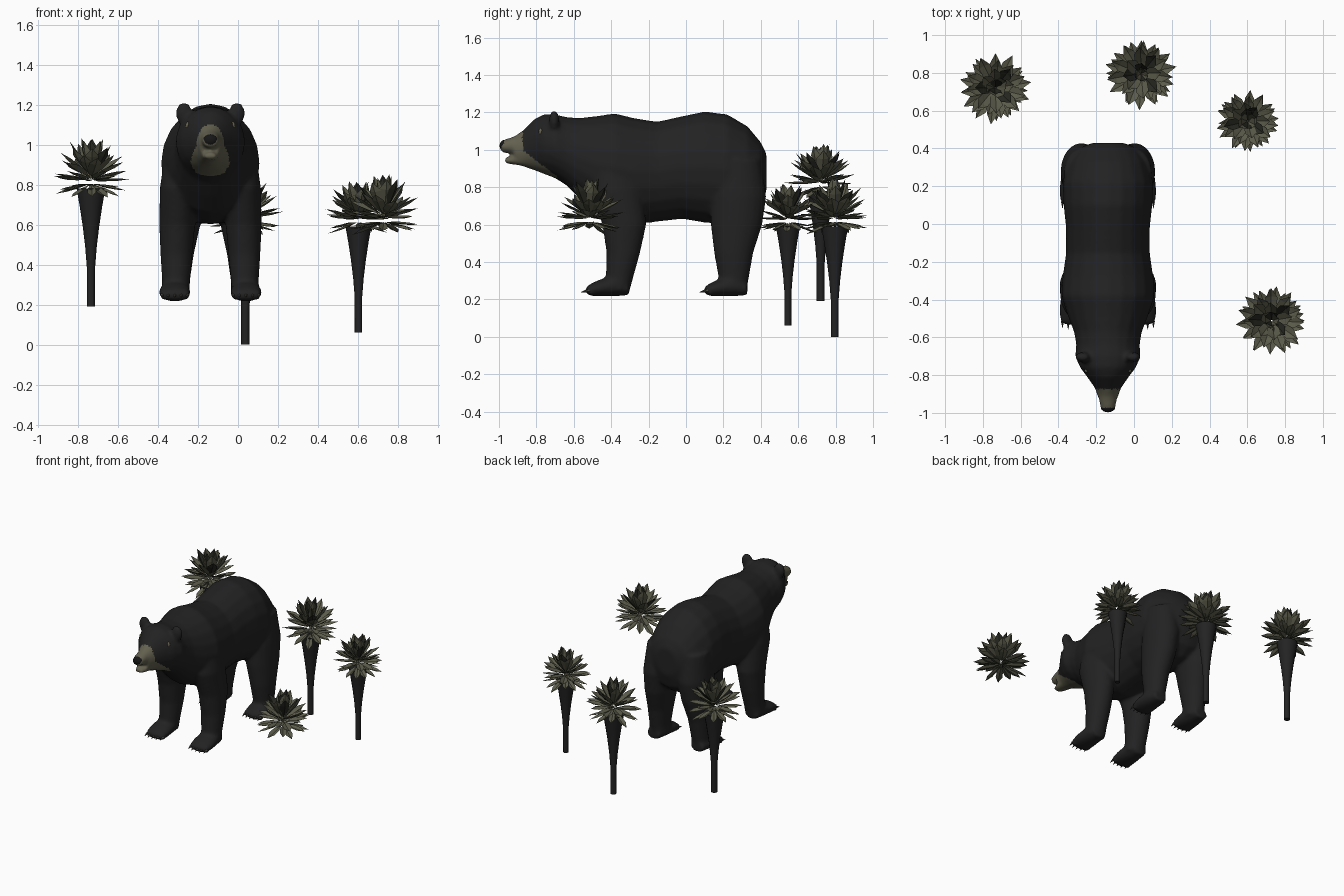
import bpy, bmesh, random
from math import sin, cos, pi, radians
from mathutils import Vector, Matrix

random.seed(4)
if "Cube" in bpy.data.objects:
    bpy.data.objects.remove(bpy.data.objects["Cube"])


def material(name, rgb):
    m = bpy.data.materials.new(name)
    m.use_nodes = True
    m.diffuse_color = (*rgb, 1)
    bsdf = m.node_tree.nodes["Principled BSDF"]
    bsdf.inputs["Base Color"].default_value = (*rgb, 1)
    bsdf.inputs["Roughness"].default_value = 0.9
    return m


FUR = material("black fur", (0.016, 0.016, 0.017))
TAN = material("tan muzzle", (0.125, 0.118, 0.078))
CLAW = material("claw grey", (0.07, 0.065, 0.055))
NOSE = material("nose black", (0.008, 0.008, 0.008))
BARK = material("dark bark", (0.017, 0.017, 0.017))
LEAF = material("olive leaf", (0.105, 0.105, 0.07))
SHADE = material("dark leaf", (0.022, 0.022, 0.017))


def loft(bm, rings, sides=20):
    """Closed tube through rings given as (centre, half axis u, half axis v)."""
    loops = []
    for c, u, v in rings:
        c, u, v = Vector(c), Vector(u), Vector(v)
        loops.append([bm.verts.new(c + u * cos(2 * pi * i / sides) + v * sin(2 * pi * i / sides))
                      for i in range(sides)])
    for a, b in zip(loops, loops[1:]):
        for i in range(sides):
            j = (i + 1) % sides
            bm.faces.new((a[i], a[j], b[j], b[i]))
    bm.faces.new(loops[0][::-1])
    bm.faces.new(loops[-1])


def along_y(bm, rows, x=0, dy=0):
    """Rows of (y, top z, bottom z, half width)."""
    loft(bm, [((x, y + dy, (t + b) / 2), (w, 0, 0), (0, 0, (t - b) / 2)) for y, t, b, w in rows])


def along_z(bm, rows, side=1):
    """Rows of (z, centre y, half depth, centre x, half width)."""
    loft(bm, [((side * x, y, z), (w, 0, 0), (0, d, 0)) for z, y, d, x, w in rows])


def ball(bm, centre, radii, segs=16):
    mat = Matrix.Translation(centre) @ Matrix.Diagonal((*radii, 1))
    bmesh.ops.create_uvsphere(bm, u_segments=segs, v_segments=segs // 2, radius=1, matrix=mat)


def finish(bm, name, mats, loc=(0, 0, 0), smooth=True):
    bmesh.ops.recalc_face_normals(bm, faces=bm.faces)
    mesh = bpy.data.meshes.new(name)
    bm.to_mesh(mesh)
    bm.free()
    for m in mats:
        mesh.materials.append(m)
    for p in mesh.polygons:
        p.use_smooth = smooth
    ob = bpy.data.objects.new(name, mesh)
    ob.location = loc
    bpy.context.collection.objects.link(ob)
    return ob


BEAR = (-0.138, 0, 0)

# Torso, neck and head
bm = bmesh.new()
along_y(bm, [(.43, .98, .78, .08), (.40, 1.04, .68, .165), (.33, 1.125, .62, .21),
             (.22, 1.19, .6, .24), (.1, 1.205, .61, .235), (-.02, 1.18, .63, .222),
             (-.155, 1.15, .615, .222), (-.28, 1.17, .6, .24), (-.38, 1.195, .62, .247),
             (-.48, 1.18, .66, .215), (-.57, 1.17, .74, .18), (-.64, 1.175, .81, .168),
             (-.7, 1.19, .848, .174), (-.76, 1.19, .87, .148), (-.81, 1.165, .89, .11),
             (-.87, 1.105, .91, .068), (-.92, 1.07, .925, .052)])
# Upper snout and lower jaw with the mouth gap between
along_y(bm, [(-.85, 1.1, .98, .05), (-.93, 1.068, .98, .048), (-.99, 1.048, .985, .036)])
along_y(bm, [(-.85, .965, .91, .05), (-.93, .965, .922, .042), (-.97, .96, .927, .03)])

# Ears, legs and paws
hind = [(.95, .27, .13, .13, .1), (.75, .28, .15, .14, .11), (.6, .27, .138, .15, .1),
        (.45, .255, .105, .165, .082), (.32, .255, .082, .17, .068), (.25, .25, .075, .17, .068)]
front = [(.95, -.38, .12, .13, .1), (.78, -.37, .14, .157, .096), (.6, -.33, .118, .166, .09),
         (.45, -.335, .09, .17, .08), (.32, -.355, .074, .172, .07), (.25, -.365, .065, .175, .07)]
paw = [(.328, .29, .222, .05), (.25, .33, .216, .072), (.17, .305, .216, .08),
       (.125, .285, .218, .074), (.105, .265, .228, .055)]
PAW_SHIFT = -.633
TOES = [-.058, -.03, 0, .03, .058]
for s in (1, -1):
    ball(bm, (s * .132, -.705, 1.155), (.042, .028, .058))
    along_z(bm, hind, s)
    along_z(bm, front, s)
    for dy in (0, PAW_SHIFT):
        along_y(bm, paw, s * .178, dy)
        for t in TOES:
            ball(bm, (s * .178 + t, .118 + dy + 3 * t * t, .25), (.016, .026, .028), 10)
bear = finish(bm, "bear_body", [FUR, TAN], BEAR)

# Fuse the body into one soft skin
bpy.context.view_layer.objects.active = bear
bear.select_set(True)
skin = bear.modifiers.new("skin", 'REMESH')
skin.mode = 'VOXEL'
skin.voxel_size = 0.012
skin.use_smooth_shade = True
soft = bear.modifiers.new("soft", 'SMOOTH')
soft.factor = 0.5
soft.iterations = 5
for m in ("skin", "soft"):
    bpy.ops.object.modifier_apply(modifier=m)
# Tan muzzle and lower cheeks
for p in bear.data.polygons:
    p.use_smooth = True
    c = p.center
    edge = -.875 + max(0, 1.0 - c.z) * 1.3
    p.material_index = 1 if c.y < edge and c.y < -.69 and c.z > .8 else 0

# Nose
bm = bmesh.new()
ball(bm, (0, -.972, 1.022), (.037, .025, .03))
finish(bm, "nose", [NOSE], BEAR)

# Eyes
bm = bmesh.new()
for s in (1, -1):
    ball(bm, (s * .113, -.777, 1.095), (.012, .011, .02), 10)
finish(bm, "eyes", [TAN], BEAR)

# Claws, fanned across every paw
bm = bmesh.new()
for s in (1, -1):
    for dy in (0, PAW_SHIFT):
        for t in TOES:
            pos = Vector((s * .178 + t * 1.08, .09 + dy + 3 * t * t, .243))
            mat = Matrix.Translation(pos) @ Matrix.Rotation(radians(105), 4, 'X')
            bmesh.ops.create_cone(bm, segments=6, radius1=.009, radius2=.001, depth=.036, matrix=mat)
finish(bm, "claws", [CLAW], BEAR)


def add_leaf(bm, mat, length, width, index):
    """Pointed leaf along +x, creased along its midrib."""
    at = lambda f, w, z: bm.verts.new(mat @ Vector((f * length, w * width, z * width)))
    mid = [at(f, 0, z) for f, z in ((.08, 0), (.4, -.1), (.72, -.08), (1, .05))]
    for s in (1, -1):
        rim = [at(.4, s * .4, .08), at(.72, s * .45, .08)]
        for f in ((mid[0], mid[1], rim[0]), (mid[1], mid[2], rim[1], rim[0]), (mid[2], mid[3], rim[1])):
            bm.faces.new(f if s < 0 else f[::-1]).material_index = index


# Tiers: leaf count, pitch, length, width, height
TIERS = [(12, -14, .185, .05, -.02), (14, 6, .19, .062, 0), (11, 30, .195, .072, .01),
         (8, 52, .2, .075, .015), (6, 74, .2, .075, .015)]
STEM = [(0, .021), (.2, .021), (.3, .029), (.4, .041), (.5, .056), (.59, .072)]


def plant(name, x, y, base, size, has_stem=True):
    bm = bmesh.new()
    for k, (count, pitch, length, width, z) in enumerate(TIERS):
        for i in range(count):
            turn = 2 * pi * (i + k * .37 + random.uniform(-.2, .2)) / count
            tilt = radians(pitch + random.uniform(-9, 9))
            mat = (Matrix.Translation((0, 0, z)) @ Matrix.Rotation(turn, 4, 'Z')
                   @ Matrix.Rotation(-tilt, 4, 'Y') @ Matrix.Rotation(random.uniform(-.2, .2), 4, 'X'))
            dark = 1 if k >= 3 and i % 3 == 0 else 0
            add_leaf(bm, mat, length * random.uniform(.92, 1.03), width, dark)
    crown = finish(bm, name + "_leaves", [LEAF, SHADE], (x, y, base + .635 * size), smooth=False)
    crown.scale = (size,) * 3
    if has_stem:
        bm = bmesh.new()
        loft(bm, [((0, 0, z), (r, 0, 0), (0, r, 0)) for z, r in STEM], 12)
        stem = finish(bm, name + "_stem", [BARK], (x, y, base))
        stem.scale = (size,) * 3
        bpy.ops.object.select_all(action='DESELECT')
        stem.select_set(True)
        bpy.context.view_layer.objects.active = stem
        bpy.ops.object.shade_smooth_by_angle()


plant("left_rear_plant", .602, .545, .06, .9)
plant("middle_rear_plant", .037, .795, 0, 1)
plant("right_rear_plant", -.735, .72, .19, 1)
plant("left_front_plant", .73, -.513, 0, 1, has_stem=False)
